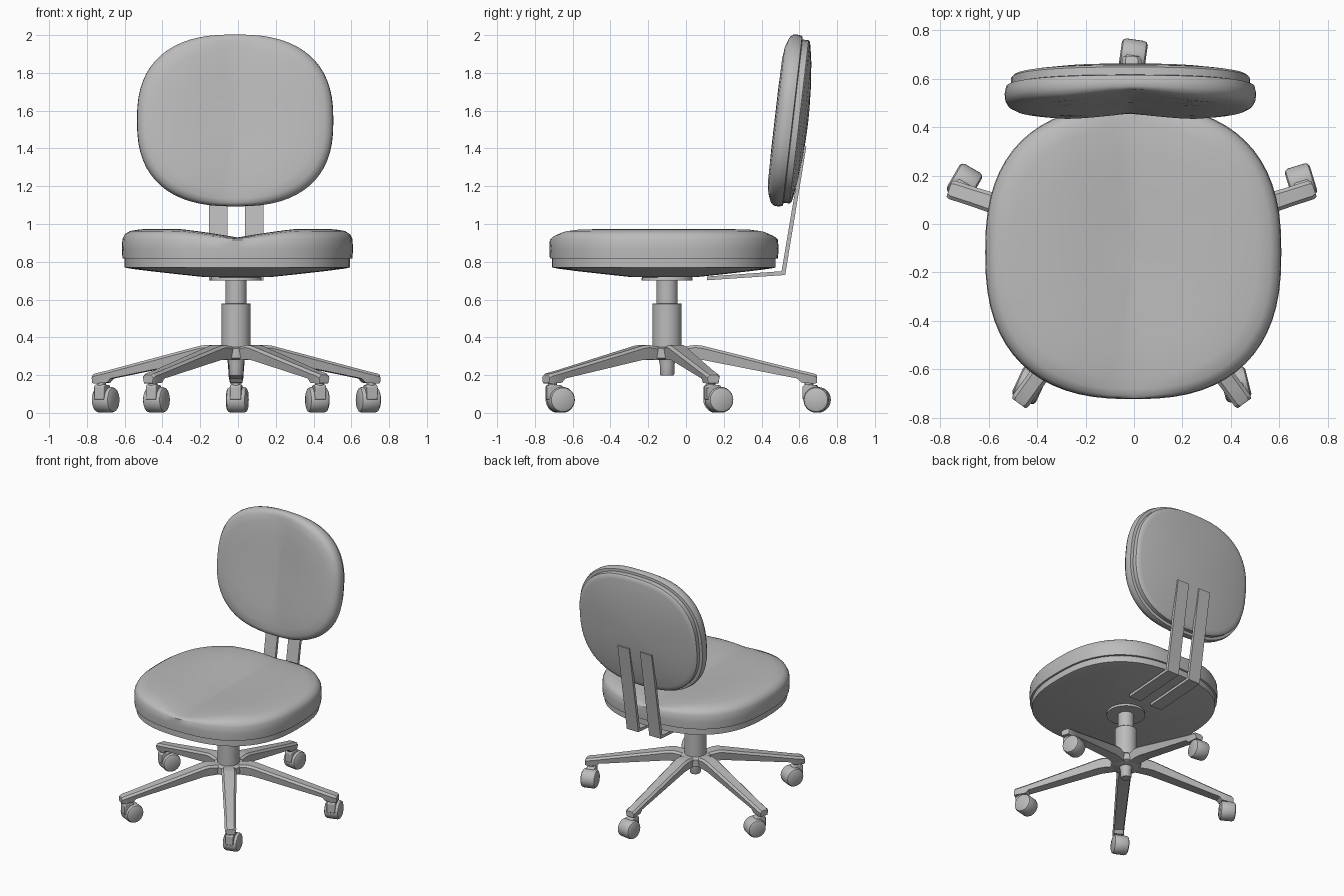
import bpy, bmesh, math
from mathutils import Matrix, Vector

old = bpy.data.objects.get("Cube")
if old:
    bpy.data.objects.remove(old, do_unlink=True)

grey = bpy.data.materials.new("plain grey")
grey.use_nodes = True
GREY = (0.5, 0.5, 0.5, 1)
grey.diffuse_color = GREY
grey.node_tree.nodes["Principled BSDF"].inputs["Base Color"].default_value = GREY

BASE = Vector((-0.01, -0.10, 0))


def finish(name, bm, matrix=Matrix(), angle=35, bevel=0):
    bmesh.ops.recalc_face_normals(bm, faces=bm.faces)
    mesh = bpy.data.meshes.new(name)
    bm.to_mesh(mesh)
    bm.free()
    obj = bpy.data.objects.new(name, mesh)
    bpy.context.collection.objects.link(obj)
    obj.matrix_world = matrix
    mesh.materials.append(grey)
    if bevel:
        mod = obj.modifiers.new("soft edges", 'BEVEL')
        mod.width, mod.segments, mod.limit_method = bevel, 2, 'ANGLE'
    bpy.ops.object.select_all(action='DESELECT')
    obj.select_set(True)
    bpy.context.view_layer.objects.active = obj
    bpy.ops.object.shade_smooth_by_angle(angle=math.radians(angle))
    return obj


def loft(rings):
    """Skin a row of equal closed rings and cap both ends."""
    bm = bmesh.new()
    rows = [[bm.verts.new(p) for p in ring] for ring in rings]
    for a, b in zip(rows, rows[1:]):
        for i in range(len(a)):
            j = (i + 1) % len(a)
            bm.faces.new((a[i], a[j], b[j], b[i]))
    bm.faces.new(rows[0])
    bm.faces.new(rows[-1])
    return bm


def turned(name, profile, matrix, sides=32, bevel=0):
    """Round part from (radius, height) points."""
    steps = [2 * math.pi * i / sides for i in range(sides)]
    return finish(name, loft([[(r * math.cos(t), r * math.sin(t), z) for t in steps]
                              for r, z in profile]), matrix, bevel=bevel)


def pad(name, half_x, half_y, layers, dip, matrix):
    """Rounded-square shell; dip sinks the upper face along its centre line."""
    def ring(scale, z, weight):
        pts = []
        for i in range(64):
            t = 2 * math.pi * i / 64
            c, s = math.cos(t), math.sin(t)
            x = scale * half_x * math.copysign(abs(c) ** 0.8, c)
            y = scale * half_y * math.copysign(abs(s) ** 0.8, s)
            sink = max(0, 1 - abs(x) / (0.52 * half_x)) ** 1.2
            pts.append((x, y, z - dip * weight * sink))
        return pts
    return finish(name, loft([ring(*layer) for layer in layers]), matrix, angle=40)


# Seat cushion and pan
seat_at = Matrix.Translation((-0.003, -0.117, 0))
pad("seat_cushion", 0.612, 0.607,
    [(0.96, 0.815, 0), (0.995, 0.818, 0), (1, 0.87, 0), (0.995, 0.92, 0.1),
     (0.975, 0.945, 0.5), (0.93, 0.963, 0.9), (0.84, 0.972, 1), (0.65, 0.974, 1),
     (0.45, 0.972, 1), (0.25, 0.97, 1), (0.03, 0.968, 1)], 0.045, seat_at)
pad("seat_pan", 0.612, 0.607,
    [(0.975, 0.82, 0), (0.975, 0.77, 0), (0.93, 0.764, 0), (0.75, 0.75, 0),
     (0.5, 0.733, 0), (0.3, 0.72, 0), (0.02, 0.715, 0)], 0, seat_at)

# Backrest cushion and shell, leaning back
lean = math.radians(6.6)
back_at = Matrix.Translation((-0.015, 0.563, 1.545)) @ Matrix.Rotation(math.pi / 2 - lean, 4, 'X')
pad("backrest_cushion", 0.52, 0.458,
    [(0.95, -0.004, 0), (0.99, 0, 0), (1, 0.025, 0), (0.995, 0.05, 0.1),
     (0.97, 0.072, 0.5), (0.92, 0.085, 0.9), (0.82, 0.092, 1), (0.6, 0.094, 1),
     (0.35, 0.093, 1), (0.03, 0.092, 1)], 0.03, back_at)
pad("backrest_shell", 0.52, 0.458,
    [(0.95, 0, 0), (0.95, -0.036, 0), (0.93, -0.045, 0), (0.88, -0.05, 0),
     (0.7, -0.064, 0), (0.45, -0.076, 0), (0.2, -0.082, 0), (0.02, -0.084, 0)], 0, back_at)

# Bent flat bars joining seat and backrest
bar = [(0.11, 0.702), (0.525, 0.73), (0.637, 1.41), (0.617, 1.41), (0.506, 0.75), (0.11, 0.722)]
for side, x in (("right", -0.105), ("left", 0.085)):
    finish(side + "_back_bar", loft([[(x + e, y, z) for y, z in bar] for e in (-0.049, 0.049)]))

# Central column
centre = Matrix.Translation(BASE)
turned("seat_plate", [(0.135, 0.7), (0.135, 0.712), (0.13, 0.725)], centre)
turned("gas_piston", [(0.056, 0.56), (0.056, 0.715)], centre)
turned("column_sleeve", [(0.077, 0.32), (0.077, 0.58)], centre, bevel=0.004)
turned("hub", [(0.085, 0.28), (0.105, 0.29), (0.105, 0.34), (0.09, 0.35)], centre)
turned("column_tip", [(0.034, 0.197), (0.038, 0.205), (0.038, 0.25), (0.046, 0.29)], centre)


def leg_section(r, w, top, bottom):
    edge = 0.014
    half = [(w * 0.8, bottom), (w, top - edge), (w - edge, top)]
    return [(r, y, z) for y, z in half] + [(r, -y, z) for y, z in reversed(half)]


# Five legs, each with a trailing caster; the last number is the caster swivel
for name, angle, swivel in (("back", 90, -8), ("left", 18, 17), ("right", 162, -30),
                            ("front_left", -54, 14), ("front_right", -126, -25)):
    turn = centre @ Matrix.Rotation(math.radians(angle), 4, 'Z')
    sections = [(0.05, 0.045, 0.345, 0.28), (0.15, 0.052, 0.36, 0.282),
                (0.19, 0.051, 0.355, 0.28), (0.69, 0.04, 0.229, 0.182),
                (0.71, 0.04, 0.224, 0.16), (0.78, 0.04, 0.208, 0.155),
                (0.793, 0.034, 0.2, 0.158)]
    finish(name + "_leg", loft([leg_section(*s) for s in sections]), turn, angle=25)

    foot = turn @ Vector((0.75, 0, 0))
    spin = Matrix.Translation(foot) @ Matrix.Rotation(math.radians(swivel), 4, 'Z')
    turned(name + "_caster_stem", [(0.024, 0.1), (0.024, 0.165)], spin, 16)
    # Hood between stem and wheel
    hood = [(-0.03, 0.07), (-0.03, 0.14), (-0.015, 0.152), (0.045, 0.146), (0.06, 0.07)]
    finish(name + "_caster_hood",
           loft([[(x, y, z) for y, z in hood] for x in (-0.03, 0.03)]), spin, bevel=0.006)
    axle = spin @ Matrix.Translation((0, 0.045, 0.069)) @ Matrix.Rotation(math.pi / 2, 4, 'Y')
    turned(name + "_caster_wheel",
           [(0.052, -0.054), (0.063, -0.048), (0.068, -0.036), (0.068, 0.036),
            (0.063, 0.048), (0.052, 0.054)], axle, 28)
